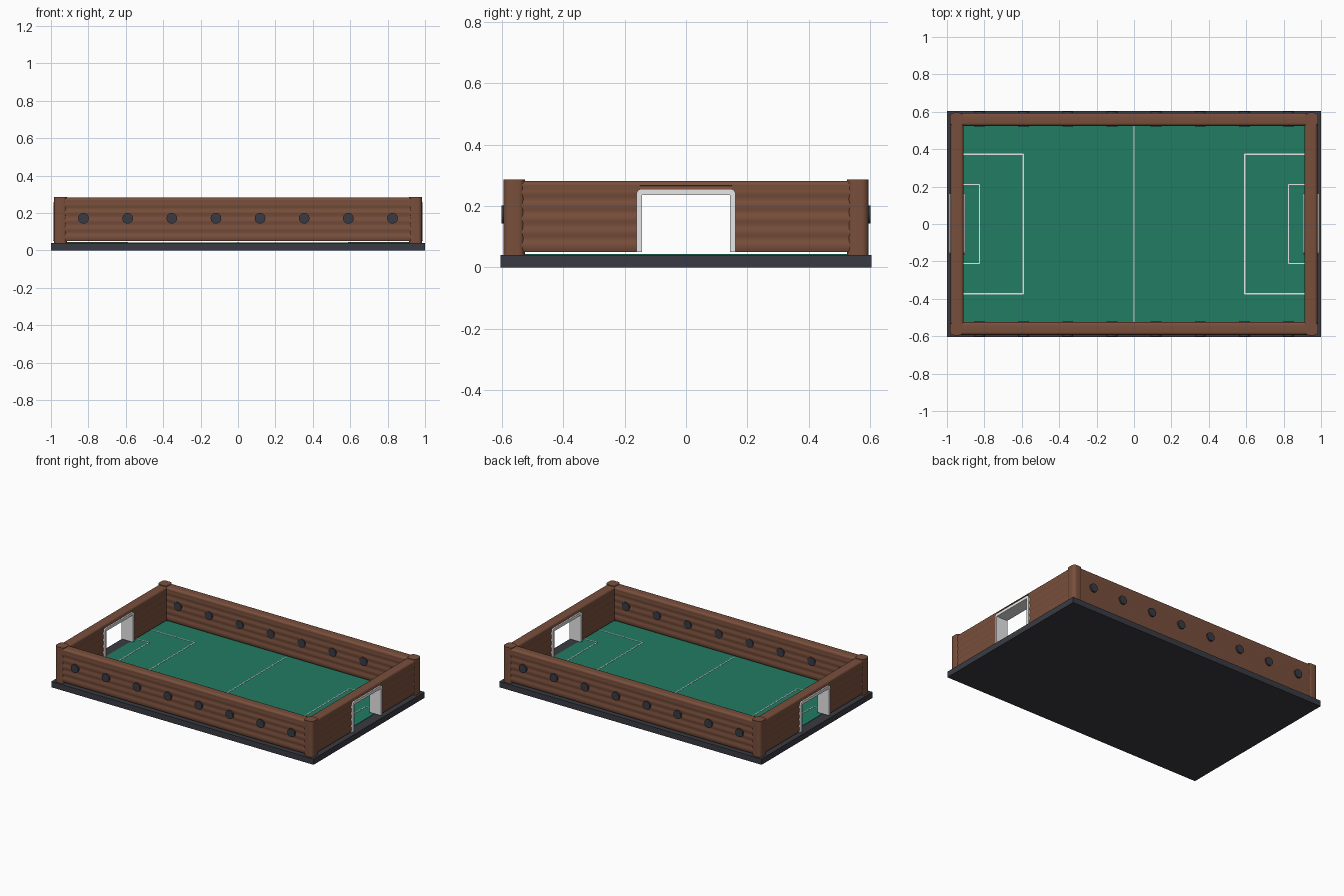
import bpy, bmesh, math
from mathutils import Vector

if "Cube" in bpy.data.objects:
    bpy.data.objects.remove(bpy.data.objects["Cube"])


def material(name, col):
    m = bpy.data.materials.new(name)
    m.diffuse_color = (*col, 1)
    m.use_nodes = True
    m.node_tree.nodes["Principled BSDF"].inputs["Base Color"].default_value = m.diffuse_color
    return m


WOOD = material("brown_wood", (0.19, 0.078, 0.045))
GREEN = material("green_field", (0.016, 0.2, 0.125))
DARK = material("dark_grey", (0.042, 0.044, 0.056))
WHITE = material("white_paint", (0.8, 0.8, 0.8))


def finish(name, bm, mat, smooth=False):
    bmesh.ops.recalc_face_normals(bm, faces=bm.faces[:])
    me = bpy.data.meshes.new(name)
    bm.to_mesh(me)
    bm.free()
    me.materials.append(mat)
    ob = bpy.data.objects.new(name, me)
    bpy.context.collection.objects.link(ob)
    if smooth:
        bpy.ops.object.select_all(action='DESELECT')
        bpy.context.view_layer.objects.active = ob
        ob.select_set(True)
        bpy.ops.object.shade_smooth_by_angle(angle=math.radians(40))
    return ob


def box(name, lo, hi, mat):
    bm = bmesh.new()
    bmesh.ops.create_cube(bm, size=1)
    for v in bm.verts:
        v.co = Vector([(lo[i] + hi[i]) / 2 + v.co[i] * (hi[i] - lo[i]) for i in range(3)])
    return finish(name, bm, mat)


def extrude(name, pts, offset, mat, smooth=True):
    """Closed 3D outline pushed along an offset."""
    bm = bmesh.new()
    f = bm.faces.new([bm.verts.new(p) for p in pts])
    r = bmesh.ops.extrude_face_region(bm, geom=[f])
    bmesh.ops.translate(bm, vec=offset,
                        verts=[v for v in r['geom'] if isinstance(v, bmesh.types.BMVert)])
    return finish(name, bm, mat, smooth)


def wall_profile(z0, z1=0.282, half=0.034):
    """Slightly rippled wall section with a rounded top: (depth, z)."""
    side, r, n = [], 0.015, 24
    for i in range(n + 1):
        z = z0 + (z1 - r - z0) * i / n
        ripple = 0.005 * (1 - abs(math.sin(math.pi * 5 * (z - 0.05) / 0.217)))
        side.append((half - ripple * (0 if i == n else 1), z))
    for i in range(1, 6):
        a = math.pi / 2 * i / 5
        side.append((half - r + r * math.cos(a), z1 - r + r * math.sin(a)))
    return side + [(-d, z) for d, z in reversed(side)]


# Base and playing field
box("base", (-1, -0.605, 0), (1, 0.605, 0.04), DARK)
box("field", (-0.93, -0.54, 0.038), (0.93, 0.54, 0.043), GREEN)

# Painted field lines
W, LZ, LT = 0.003, 0.042, 0.0445
box("centre_line", (-W, -0.525, LZ), (W, 0.525, LT), WHITE)
for s in (-1, 1):
    for label, x, h in (("penalty", 0.592, 0.373), ("goal_area", 0.826, 0.212)):
        box(label + "_front_line", (s * x - W, -h, LZ), (s * x + W, h, LT), WHITE)
        for t in (-1, 1):
            a, b = sorted((s * x, s * 0.92))
            box(label + "_side_line", (a, t * h - W, LZ), (b, t * h + W, LT), WHITE)

# Long walls, with rod bushings through them
for s in (-1, 1):
    extrude("long_wall", [(-0.93, s * 0.559 + d, z) for d, z in wall_profile(0.05)],
            (1.86, 0, 0), WOOD)
    for i in range(8):
        bm = bmesh.new()
        bmesh.ops.create_cone(bm, cap_ends=True, segments=12, radius1=0.029,
                              radius2=0.029, depth=0.082)
        for v in bm.verts:
            v.co = Vector((v.co.x - 0.826 + 0.236 * i, v.co.z + s * 0.561, v.co.y + 0.172))
        finish("rod_bushing", bm, DARK, True)

# End walls, each split around its goal
for s in (-1, 1):
    cx = s * 0.946
    for t in (-1, 1):
        extrude("end_wall_side", [(cx + d, t * 0.15, z) for d, z in wall_profile(0.05)],
                (0, t * 0.39, 0), WOOD)
    extrude("end_wall_lintel", [(cx + d, -0.15, z) for d, z in wall_profile(0.243)],
            (0, 0.30, 0), WOOD)

    # Goal frame: an arch with rounded outer corners
    outer, inner = [(-0.162, 0.05)], [(0.144, 0.05), (0.144, 0.236), (-0.144, 0.236), (-0.144, 0.05)]
    for c, start in ((-1, math.pi), (1, math.pi / 2)):
        for i in range(6):
            a = start - math.pi / 2 * i / 5
            outer.append((c * 0.144 + 0.018 * math.cos(a), 0.238 + 0.018 * math.sin(a)))
    outer.append((0.162, 0.05))
    extrude("goal_frame", [(cx - 0.043, y, z) for y, z in outer + inner],
            (0.086, 0, 0), WHITE)

# Rounded corner posts
for sx in (-1, 1):
    for sy in (-1, 1):
        pts, r, h = [], 0.022, 0.035
        for k, (qx, qy) in enumerate(((1, 1), (-1, 1), (-1, -1), (1, -1))):
            for i in range(7):
                a = math.pi / 2 * (k + i / 6)
                pts.append((sx * 0.949 + qx * (h - r) + r * math.cos(a),
                            sy * 0.56 + qy * (h - r) + r * math.sin(a), 0.04))
        extrude("corner_post", pts, (0, 0, 0.246), WOOD)
